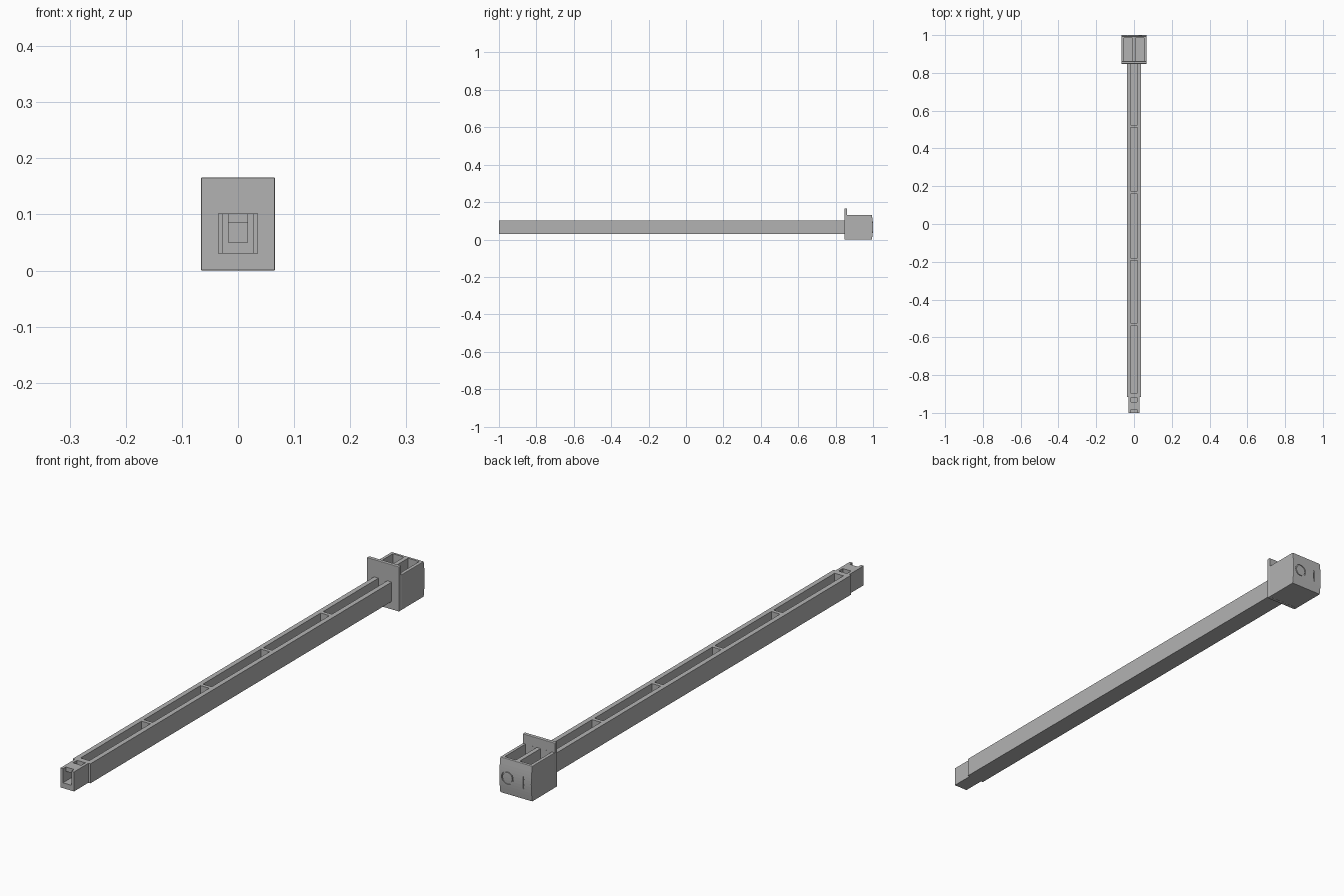
import bpy, bmesh, math
from mathutils import Matrix, Vector

if "Cube" in bpy.data.objects:
    bpy.data.objects.remove(bpy.data.objects["Cube"])

grey = bpy.data.materials.new("plain grey")
grey.use_nodes = True
GREY = (0.45, 0.45, 0.45, 1)
grey.diffuse_color = GREY
grey.node_tree.nodes["Principled BSDF"].inputs["Base Color"].default_value = GREY


def finish(name, bm):
    bmesh.ops.recalc_face_normals(bm, faces=bm.faces)
    mesh = bpy.data.meshes.new(name)
    bm.to_mesh(mesh)
    bm.free()
    mesh.materials.append(grey)
    obj = bpy.data.objects.new(name, mesh)
    bpy.context.collection.objects.link(obj)
    return obj


def box(name, x, y, z):
    """Box from (low, high) ranges on each axis."""
    bm = bmesh.new()
    bmesh.ops.create_cube(bm, size=1)
    for v in bm.verts:
        v.co = Vector([(a + b) / 2 + c * (b - a) for (a, b), c in zip((x, y, z), v.co)])
    return finish(name, bm)


def extrude_x(name, profile, half):
    """Extrude a (y, z) profile symmetrically along x."""
    bm = bmesh.new()
    face = bm.faces.new([bm.verts.new((-half, y, z)) for y, z in profile])
    ext = bmesh.ops.extrude_face_region(bm, geom=[face])["geom"]
    moved = [g for g in ext if isinstance(g, bmesh.types.BMVert)]
    bmesh.ops.translate(bm, verts=moved, vec=(2 * half, 0, 0))
    return finish(name, bm)


def ring(name, centre, outer, inner, depth, sides=32):
    """Square-section ring whose axis runs along y."""
    bm = bmesh.new()
    loops = []
    for r, y in ((outer, -depth), (outer, depth), (inner, depth), (inner, -depth)):
        angles = [2 * math.pi * i / sides for i in range(sides)]
        loops.append([bm.verts.new((r * math.cos(a), y, r * math.sin(a))) for a in angles])
    for k in range(4):
        a, b = loops[k], loops[(k + 1) % 4]
        for i in range(sides):
            j = (i + 1) % sides
            bm.faces.new((a[i], a[j], b[j], b[i]))
    bmesh.ops.transform(bm, matrix=Matrix.Translation(centre), verts=bm.verts)
    return finish(name, bm)


def apply(obj, mod):
    with bpy.context.temp_override(object=obj, active_object=obj, selected_objects=[obj]):
        bpy.ops.object.modifier_apply(modifier=mod.name)


def cut(obj, cutters):
    for cutter in cutters:
        mod = obj.modifiers.new("cut", "BOOLEAN")
        mod.operation, mod.solver, mod.object = "DIFFERENCE", "EXACT", cutter
        apply(obj, mod)
        bpy.data.objects.remove(cutter)


def soften(obj, width):
    mod = obj.modifiers.new("soft edges", "BEVEL")
    mod.width, mod.segments = width, 2
    mod.limit_method, mod.angle_limit = "ANGLE", math.radians(50)
    apply(obj, mod)


BOTTOM, TOP, FLOOR = 0.03, 0.102, 0.05
SLOT = (-0.018, 0.018)

# Long channel beam, with cross ribs left between the pockets
beam = box("beam", (-0.036, 0.036), (-0.916, 0.85), (BOTTOM, TOP))
ribs = [0.517, 0.167, -0.187, -0.532]
starts = [y + 0.007 for y in ribs] + [-0.896]
ends = [0.848] + [y - 0.007 for y in ribs]
cut(beam, [box("pocket", SLOT, (a, b), (FLOOR, 0.2)) for a, b in zip(starts, ends)])

# Narrow hollow tip with a bridge across its top
tip = box("tip", (-0.028, 0.028), (-1, -0.916), (BOTTOM, TOP))
cut(tip, [
    box("tunnel", (-0.017, 0.017), (-1.1, -0.918), (FLOOR, 0.086)),
    box("front_notch", (-0.017, 0.017), (-1.1, -0.983), (0.08, 0.2)),
    box("rear_opening", (-0.017, 0.017), (-0.942, -0.918), (0.08, 0.2)),
])

# Tall flange where the beam meets the head
flange = box("flange", (-0.066, 0.066), (0.848, 0.862), (0, 0.166))
soften(flange, 0.002)

# Head block with slightly domed back, two top pockets and engraved marks
back = [(0.994 + 0.006 * math.cos(math.pi * t / 2), 0.0655 + 0.0655 * t)
        for t in [i / 6 - 1 for i in range(13)]]
head = extrude_x("head", [(0.861, 0)] + back + [(0.861, 0.131)], 0.066)
soften(head, 0.002)
cut(head, [box("head_pocket", x, (0.8625, 0.984), (0.015, 0.2))
           for x in ((-0.054, -0.008), (0.008, 0.054))])
cut(head, [
    ring("round_mark", (0.032, 1, 0.064), 0.024, 0.020, 0.004),
    box("bar_mark", (-0.035, -0.031), (0.996, 1.01), (0.041, 0.087)),
])
